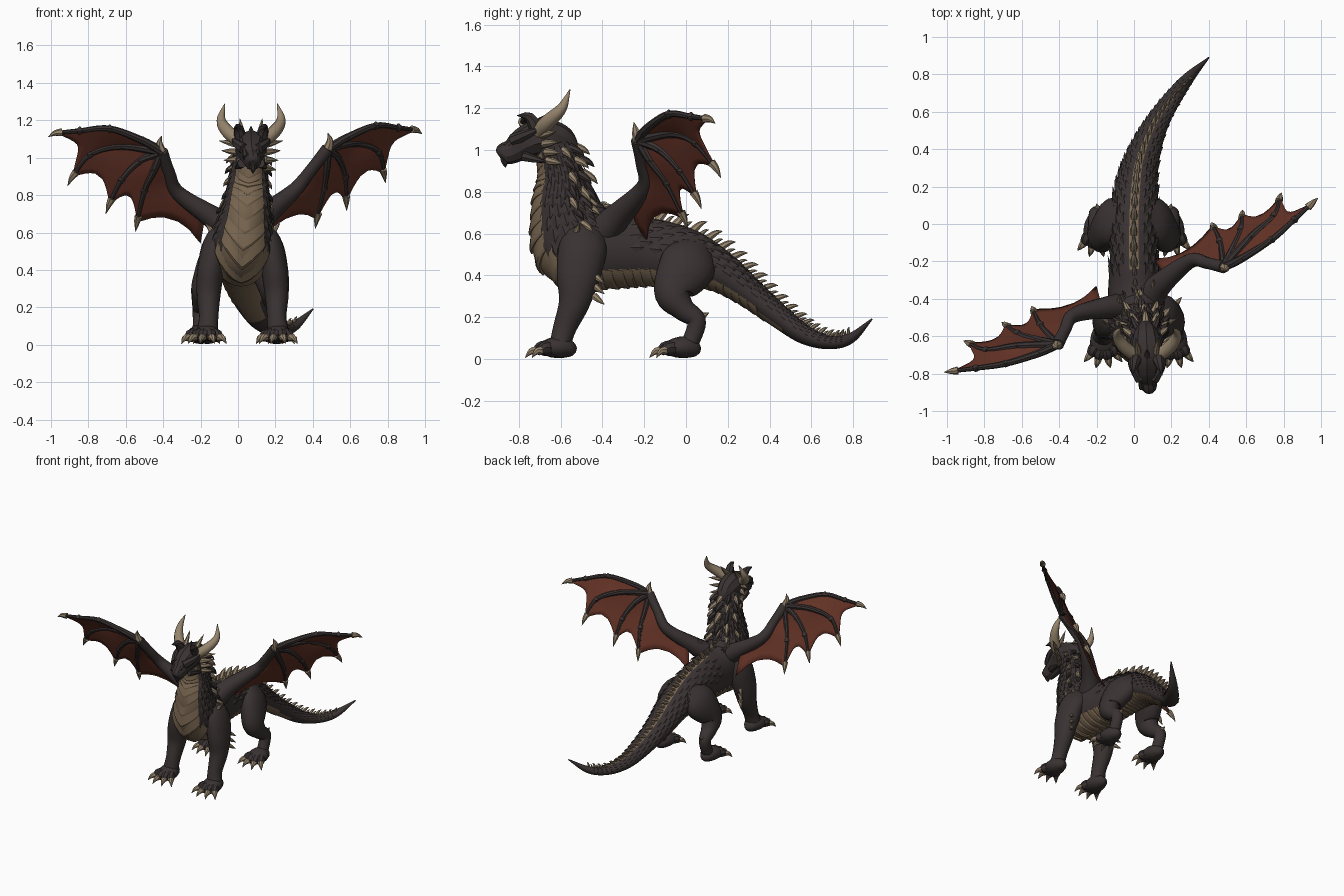
import bpy, bmesh
from math import sin, cos, pi, radians
from mathutils import Vector

cube = bpy.data.objects.get("Cube")
if cube:
    bpy.data.objects.remove(cube)


def material(name, rgb):
    m = bpy.data.materials.new(name)
    m.use_nodes = True
    m.diffuse_color = (*rgb, 1)
    node = m.node_tree.nodes["Principled BSDF"]
    node.inputs["Base Color"].default_value = (*rgb, 1)
    node.inputs["Roughness"].default_value = 0.8
    return m


HIDE = material("dark hide", (0.042, 0.032, 0.032))
PLATE = material("tan plate", (0.19, 0.133, 0.08))
HORN = material("pale horn", (0.3, 0.23, 0.15))
SKIN = material("wing red", (0.125, 0.032, 0.019))


def finish(name, bm, mats, angle=40):
    bmesh.ops.recalc_face_normals(bm, faces=bm.faces)
    mesh = bpy.data.meshes.new(name)
    bm.to_mesh(mesh)
    bm.free()
    for m in mats:
        mesh.materials.append(m)
    ob = bpy.data.objects.new(name, mesh)
    bpy.context.collection.objects.link(ob)
    bpy.ops.object.select_all(action='DESELECT')
    ob.select_set(True)
    bpy.context.view_layer.objects.active = ob
    bpy.ops.object.shade_smooth_by_angle(angle=radians(angle))
    return ob


def curve(points, steps):
    """Smooth path through points of any dimension."""
    p = [Vector(q) for q in points]
    p = [p[0] * 2 - p[1]] + p + [p[-1] * 2 - p[-2]]
    out = []
    for i in range(1, len(p) - 2):
        a, b, c, d = p[i - 1:i + 3]
        for k in range(steps):
            t = k / steps
            out.append((b * 2 + (c - a) * t + (a * 2 - b * 5 + c * 4 - d) * t * t
                        + (b * 3 - a - c * 3 + d) * t ** 3) * 0.5)
    return out + [p[-2]]


def frames(points, steps):
    """Rings along a path: centre, side, lower side, forward, two radii."""
    q = curve([tuple(a) + (a[3],) if len(a) == 4 else a for a in points], steps)
    c = [Vector(a[:3]) for a in q]
    whole = (c[-1] - c[0]).normalized()
    ref = Vector((0, 1, 0)) if abs(whole.x) > 0.8 else Vector((1, 0, 0))
    rings = []
    for i in range(len(c)):
        t = (c[min(i + 1, len(c) - 1)] - c[max(i - 1, 0)]).normalized()
        s = (ref - t * ref.dot(t)).normalized()
        rings.append((c[i], s, s.cross(t), t, max(q[i][3], 0.001), max(q[i][4], 0.001)))
    return rings


def on_ring(ring, phi, k=1.0):
    c, s, n, t, rx, rz = ring
    return c + (n * cos(phi) * rz + s * sin(phi) * rx) * k


def tube(bm, points, steps=5, sides=12, mat=0):
    rows = [[bm.verts.new(on_ring(r, 2 * pi * j / sides)) for j in range(sides)]
            for r in frames(points, steps)]
    faces = [bm.faces.new((a[j], a[(j + 1) % sides], b[(j + 1) % sides], b[j]))
             for a, b in zip(rows, rows[1:]) for j in range(sides)]
    faces += [bm.faces.new(rows[0]), bm.faces.new(rows[-1])]
    for f in faces:
        f.material_index = mat
    return faces


def spike(bm, base, tip, r, mat=0, bend=(0, 0, 0)):
    a, b = Vector(base), Vector(tip)
    m = (a + b) / 2 + Vector(bend)
    tube(bm, [(*a, r), (*m, r * 0.7), (*b, 0.001)], 3, 7, mat)


# Body, neck and tail in one sweep, from tail tip to skull
BODY = [(.40, .89, .19, .004), (.30, .79, .10, .03, .025), (.22, .69, .078, .045, .032),
        (.14, .57, .115, .06, .046), (.08, .45, .20, .078, .057), (.03, .30, .32, .1, .073),
        (.01, .16, .42, .118, .1), (0, 0, .485, .125, .14), (0, -.2, .515, .13, .165),
        (.01, -.37, .52, .15, .18), (.02, -.525, .555, .16, .215), (.045, -.6, .73, .122, .14),
        (.055, -.6, .88, .098, .108), (.065, -.64, 1.03, .085, .09)]
RINGS = frames(BODY, 8)
LAST = len(RINGS) - 1


def body_point(f, phi, k=1.0):
    f = min(max(f, 0), LAST - 0.001)
    i = int(f)
    return on_ring(RINGS[i], phi, k).lerp(on_ring(RINGS[i + 1], phi, k), f - i)


# tan underside, and a pale stripe along the spine
bm = bmesh.new()
for i, face in enumerate(tube(bm, BODY, 8, 32)):
    ring, j = divmod(i, 32)
    if 28 < ring < 98 and (j < 4 or j > 27) or 14 < ring < 66 and j in (15, 16):
        face.material_index = 1
finish("body", bm, [HIDE, PLATE])

# Overlapping chevron plates down the throat, chest and belly
bm = bmesh.new()
for i in range(30):
    f = 34 + i * 2.2
    width = 0.84 if f > 80 else 1.05
    rows = []
    for df, k in ((3.2, 0.99), (0.4, 1.07), (0, 1.05), (0, 0.96)):
        rows.append([bm.verts.new(body_point(f + df + abs(p) * 0.28, p / 8 * width, k))
                     for p in range(-8, 9)])
    for a, b in zip(rows, rows[1:]):
        for j in range(16):
            bm.faces.new((a[j], a[j + 1], b[j + 1], b[j]))
finish("belly_plates", bm, [PLATE], 25)

# Hide scales in staggered rows
bm = bmesh.new()


def scale(f, phi, size):
    p = body_point(f, phi)
    out = (p - body_point(f, phi, 0.5)).normalized()
    t = (body_point(f + 1, phi) - body_point(f - 1, phi)).normalized()
    side = out.cross(t)
    root, left, right, ridge, tip = [bm.verts.new(v) for v in (
        p + t * size, p + side * size * 0.75, p - side * size * 0.75,
        p + out * size * 0.3, p - t * size * 1.2 + out * size * 0.42)]
    for tri in ((root, left, ridge), (root, ridge, right), (left, tip, ridge),
                (ridge, tip, right), (left, right, tip)):
        bm.faces.new(tri)


for row, f in enumerate(range(82, 103, 2)):
    for j in range(15):
        scale(f, 1.05 + (j + row % 2 * 0.5) * 0.28, 0.032)
for row, f in enumerate(range(10, 68, 2)):
    for j in range(9):
        phi = 1.66 + (j + row % 2 * 0.5) * 0.35
        if abs(phi - pi) > 0.3:
            scale(f, phi, RINGS[f][4] * 0.23)
finish("hide_scales", bm, [HIDE], 20)

# Spine spikes and neck frill
bm = bmesh.new()


def back_spike(f, phi, length, mat=0):
    p = body_point(f, phi, 0.95)
    out = (p - body_point(f, phi, 0.3)).normalized()
    t = RINGS[int(f)][3]
    spike(bm, p, p + out * length * 0.8 - t * length * 0.75, length * 0.27, mat, out * length * 0.14)


for f in range(8, 66, 3):
    back_spike(f, pi, 0.026 + 0.056 * f / 66)
    # low pale scute between the spikes
    back_spike(f + 1.5, pi, 0.018 + 0.03 * f / 66)
for f in range(67, 84, 3):
    back_spike(f, pi, 0.05)
for f in range(84, 104, 3):
    for k in (-1.1, -0.55, 0, 0.55, 1.1):
        back_spike(f, pi + k, 0.085 - abs(k) * 0.015, 1 if (f // 3 + int(k * 2)) % 2 else 0)
finish("spine_spikes", bm, [HORN, HIDE])

# Head
HX = 0.07
bm = bmesh.new()
tube(bm, [(HX - .01, -.53, .99, .03, .03), (HX - .005, -.60, 1.045, .07, .075),
          (HX, -.69, 1.06, .088, .088), (HX, -.77, 1.035, .075, .078),
          (HX + .005, -.83, .995, .052, .06), (HX + .01, -.875, .98, .042, .05),
          (HX + .01, -.893, .968, .018, .025)], 5, 10)
for s in (-1, 1):
    # brow crest, eye ridge, nostril ridge, jaw point
    spike(bm, (HX + s * .055, -.71, 1.09), (HX + s * .08, -.81, 1.165), .036, 0, (0, .01, .03))
    spike(bm, (HX + s * .035, -.83, 1.045), (HX + s * .1, -.68, 1.11), .032, 0, (s * .012, 0, 0))
    spike(bm, (HX + s * .025, -.875, 1.0), (HX + s * .04, -.80, 1.075), .02)
    spike(bm, (HX + s * .05, -.78, .97), (HX + s * .085, -.66, .94), .025)
spike(bm, (HX, -.74, 1.1), (HX, -.67, 1.17), .025)
spike(bm, (HX + .01, -.87, .96), (HX + .01, -.865, .915), .022)
finish("head", bm, [HIDE], 30)

bm = bmesh.new()
for s in (-1, 1):
    tube(bm, [(HX + s * .05, -.71, 1.08, .036), (HX + s * .12, -.66, 1.135, .036),
              (HX + s * .16, -.595, 1.2, .025), (HX + s * .14, -.555, 1.29, .002)], 6, 10)
    spike(bm, (HX + s * .045, -.7, 1.11), (HX + s * .06, -.61, 1.21), .02)
    for k in range(4):
        z = 1.07 - k * 0.04
        spike(bm, (HX + s * .07, -.69 + k * .01, z),
              (HX + s * (.17 - k * .012), -.62 + k * .01, z + .02 - k * .012), .021)
finish("horns", bm, [HORN])


# Legs with toes and claws
def leg(name, cx, s, points, foot, spikes):
    bm = bmesh.new()
    tube(bm, [(cx + s * p[0], *p[1:]) for p in points], 6, 16)
    fx, fy = cx + s * foot[0], foot[1]
    tube(bm, [(fx, fy + .07, .04, .012), (fx, fy + .05, .045, .04, .035), (fx, fy, .055, .066, .052),
              (fx, fy - .06, .052, .07, .045), (fx, fy - .1, .04, .04, .025)], 4, 14)
    for a in (-40, -14, 14, 40):
        d = Vector((sin(radians(a)), -cos(radians(a)), 0))
        p = Vector((fx, fy - .02, .05))
        knuckle, end = p + d * .075, p + d * .105
        tube(bm, [(*p, .036), (*knuckle, .036), (*(end - Vector((0, 0, .015))), .022)], 3, 8)
        spike(bm, end + Vector((0, 0, -.01)), p + d * .16 - Vector((0, 0, .045)), .022, 1, (0, 0, .012))
    for a, b in spikes:
        spike(bm, (cx + s * a[0], *a[1:]), (cx + s * b[0], *b[1:]), .018, 1)
    finish(name, bm, [HIDE, HORN])


FRONT = [(.07, -.45, .62, .05, .09), (.135, -.49, .54, .074, .115), (.17, -.515, .40, .073, .105),
         (.182, -.535, .27, .064, .075), (.182, -.58, .15, .052, .056), (.19, -.605, .06, .058, .05)]
HIND = [(.05, .05, .53, .06, .09), (.125, .01, .45, .08, .135), (.175, -.06, .32, .073, .095),
        (.19, -.015, .24, .058, .058), (.2, .05, .185, .043, .045), (.2, .03, .1, .042, .042),
        (.2, 0, .05, .048, .04)]
ELBOW = [((.19, -.44, .4 - k * .05), (.23, -.39, .36 - k * .05)) for k in range(3)]
SHOULDER = [((.15, -.53, .59), (.2, -.51, .65))]
HOCK = [((.19, .07, .2), (.2, .11, .22))]
for s, side in ((1, "left"), (-1, "right")):
    leg("front_leg_" + side, .025, s, FRONT, (.19, -.595), ELBOW + SHOULDER)
    leg("hind_leg_" + side, 0, s, HIND, (.2, 0), HOCK)

# Wings, laid out along a slightly turned shoulder line
TURN = radians(25)
WRIST = (.49, -.085, 1.04)
LEAD = [WRIST, (.60, -.085, 1.098), (.785, -.06, 1.163), (.94, -.015, 1.152), (1.065, .025, 1.14)]
FINGERS = [[WRIST, (.69, .0, 1.07), (.85, .05, 1.025), (.92, .126, .905)],
           [WRIST, (.585, -.01, .99), (.66, .06, .89), (.7, .13, .76)],
           [WRIST, (.51, -.03, .94), (.53, .05, .83), (.53, .14, .665)]]
ARM = [(.05, -.07, .60), (.16, -.02, .69), (.345, .02, .82), (.42, -.03, .93), WRIST]
ARM_EDGE = [WRIST, (.42, -.03, .93), (.345, .02, .82), (.2, .02, .7), (.17, .11, .55)]


def place(s, p):
    u, v, z = p
    return Vector((cos(TURN) * s * u - sin(TURN) * v,
                   -.36 + sin(TURN) * s * u + cos(TURN) * v, z + .008 * s))


for s, side in ((1, "left"), (-1, "right")):
    bones = bmesh.new()
    claws = bmesh.new()
    arm_r = (.085, .062, .04, .032, .034)
    tube(bones, [(*place(s, p), r) for p, r in zip(ARM, arm_r)], 6, 12)
    for path in [LEAD] + FINGERS:
        n = len(path)
        tube(bones, [(*place(s, p), .024 - .014 * i / (n - 1)) for i, p in enumerate(path)], 6, 8)
        # knuckles and fingertip claws
        for p in path[1:-1]:
            q = place(s, p)
            tube(bones, [(*(q + Vector((0, 0, h))), r)
                         for h, r in ((-.022, .004), (0, .021), (.022, .004))], 3, 8)
        a, b = place(s, path[-2]), place(s, path[-1])
        d = (b - a).normalized()
        spike(claws, b - d * .035, b + d * .04 - Vector((0, 0, .018)), .022, 0, (0, 0, .008))
    w = place(s, WRIST)
    spike(claws, w, w + Vector((0, -.02, .085)), .026, 0, (s * .012, 0, 0))
    b = place(s, (.1, -.03, .69))
    spike(claws, b, b + Vector((0, .05, .07)), .018)
    finish("wing_bones_" + side, bones, [HIDE])
    finish("wing_claws_" + side, claws, [HORN])

    # scalloped skin between neighbouring fingers
    bm = bmesh.new()
    ribs = [LEAD] + FINGERS + [ARM_EDGE]
    for pa, pb in zip(ribs, ribs[1:]):
        ca, cb = curve(pa, 24), curve(pb, 24)
        dip = 0.13 if pb is ARM_EDGE else 0.2
        grid = []
        for i in range(13):
            row = []
            for j in range(11):
                x = j / 10
                t = i / 12 * (1 - dip * 4 * x * (1 - x))
                a = ca[round(t * (len(ca) - 1))]
                b = cb[round(t * (len(cb) - 1))]
                row.append(bm.verts.new(place(s, a.lerp(b, x))))
            grid.append(row)
        for a, b in zip(grid, grid[1:]):
            for j in range(10):
                bm.faces.new((a[j], a[j + 1], b[j + 1], b[j]))
    bmesh.ops.remove_doubles(bm, verts=bm.verts, dist=0.0005)
    skin = finish("wing_skin_" + side, bm, [SKIN])
    solid = skin.modifiers.new("thickness", 'SOLIDIFY')
    solid.thickness = 0.006
    solid.offset = 0
